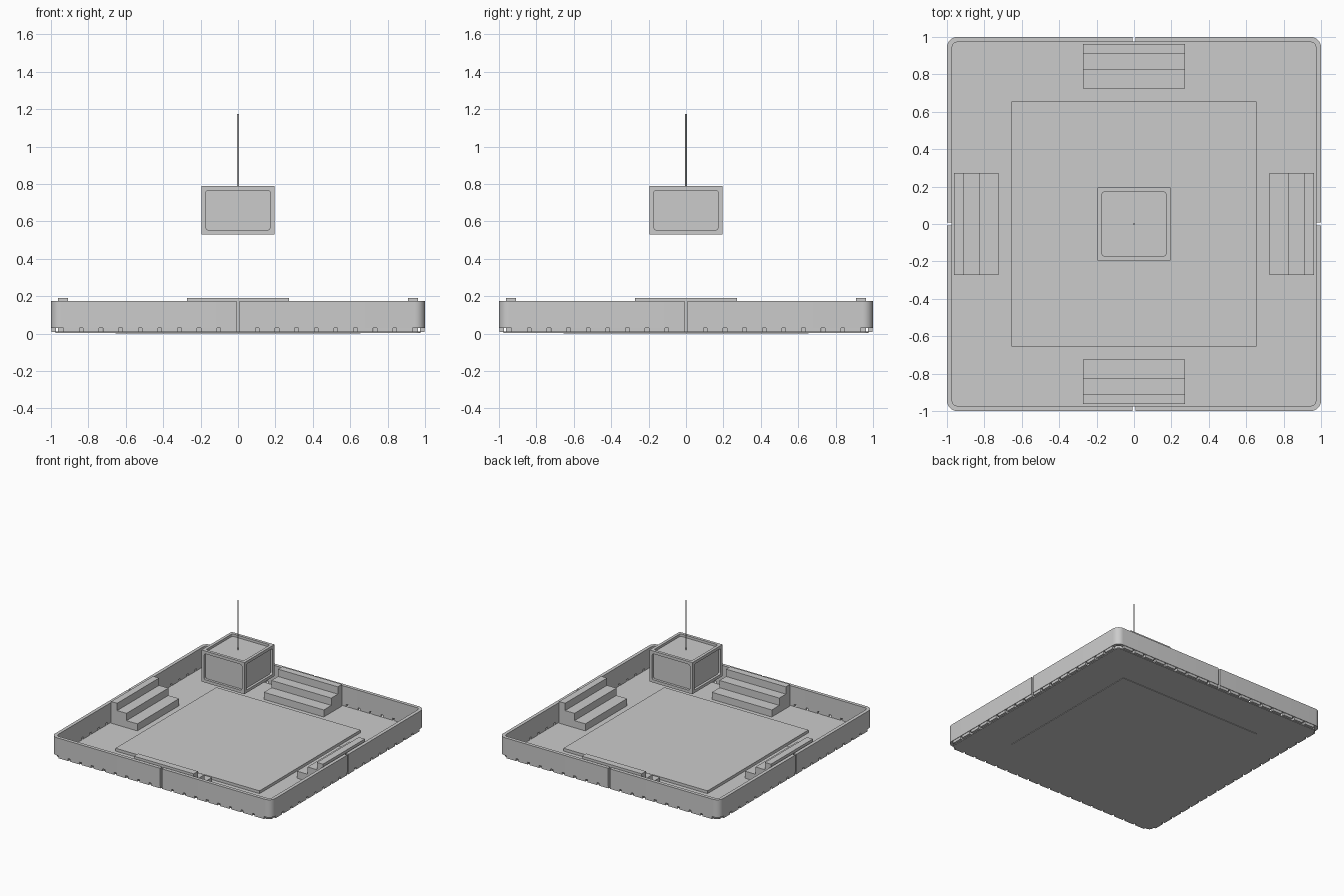
import bpy, bmesh, math
from mathutils import Matrix, Vector

if "Cube" in bpy.data.objects:
    bpy.data.objects.remove(bpy.data.objects["Cube"])


def make_object(name, bm, smooth=False):
    bmesh.ops.recalc_face_normals(bm, faces=bm.faces[:])
    me = bpy.data.meshes.new(name)
    bm.to_mesh(me)
    bm.free()
    ob = bpy.data.objects.new(name, me)
    bpy.context.collection.objects.link(ob)
    if smooth:
        bpy.ops.object.select_all(action='DESELECT')
        bpy.context.view_layer.objects.active = ob
        ob.select_set(True)
        bpy.ops.object.shade_smooth_by_angle(angle=math.radians(30))
    return ob


def add_box(bm, lo, hi):
    lo, hi = Vector(lo), Vector(hi)
    m = Matrix.Translation((lo + hi) / 2) @ Matrix.Diagonal((*(hi - lo), 1))
    return bmesh.ops.create_cube(bm, size=1, matrix=m)['verts']


def add_prism(bm, points, offset):
    face = bm.faces.new([bm.verts.new(p) for p in points])
    ext = bmesh.ops.extrude_face_region(bm, geom=[face], use_keep_orig=True)
    top = [g for g in ext['geom'] if isinstance(g, bmesh.types.BMVert)]
    bmesh.ops.translate(bm, verts=top, vec=offset)


def corner_arc(size, radius, z, steps=8):
    c = size - radius
    return [(c + radius * math.cos(a), c + radius * math.sin(a), z)
            for a in (math.pi / 2 * i / steps for i in range(steps + 1))]


def quarter_turns(bm):
    # repeat the contents around the centre, four in all
    src = bm.verts[:] + bm.edges[:] + bm.faces[:]
    for k in (1, 2, 3):
        d = bmesh.ops.duplicate(bm, geom=src)['geom']
        bmesh.ops.rotate(bm, verts=[g for g in d if isinstance(g, bmesh.types.BMVert)],
                         cent=(0, 0, 0), matrix=Matrix.Rotation(k * math.pi / 2, 3, 'Z'))


OUT, INN, GAP = 1.0, 0.972, 0.008
WALL_BOTTOM, WALL_TOP = 0.03, 0.175

# arena floor with rounded corners
bm = bmesh.new()
arc = corner_arc(0.975, 0.03, 0.004)
outline = [tuple(Matrix.Rotation(k * math.pi / 2, 3, 'Z') @ Vector(p))
           for k in range(4) for p in arc]
add_prism(bm, outline, (0, 0, 0.008))
make_object("floor", bm)

# raised square court
bm = bmesh.new()
add_box(bm, (-0.655, -0.655, 0), (0.655, 0.655, 0.035))
make_object("court", bm)

# perimeter wall in four corner sections, split at the middle of each side
bm = bmesh.new()
outer = corner_arc(OUT, 0.055, WALL_BOTTOM)
inner = corner_arc(INN, 0.027, WALL_BOTTOM)
profile = ([(OUT, GAP, WALL_BOTTOM)] + outer + [(GAP, OUT, WALL_BOTTOM), (GAP, INN, WALL_BOTTOM)]
           + inner[::-1] + [(INN, GAP, WALL_BOTTOM)])
add_prism(bm, profile, (0, 0, WALL_TOP - WALL_BOTTOM))
quarter_turns(bm)
make_object("perimeter_wall", bm, smooth=True)

# short feet under the wall with open slots between them
bm = bmesh.new()
pitch, length = 0.105, 0.085
for i in range(9):
    a = GAP + i * pitch
    b = min(a + length, 0.945)
    add_box(bm, (a, INN, 0.008), (b, OUT - 0.004, WALL_BOTTOM))
    add_box(bm, (INN, a, 0.008), (OUT - 0.004, b, WALL_BOTTOM))
quarter_turns(bm)
make_object("wall_feet", bm)

# stepped seating on all four sides
bm = bmesh.new()
steps = [(0.725, 0.01), (0.725, 0.07), (0.823, 0.07), (0.823, 0.13),
         (0.908, 0.13), (0.908, 0.19), (0.963, 0.19), (0.963, 0.01)]
add_prism(bm, [(-0.272, y, z) for y, z in steps], (0.544, 0, 0))
quarter_turns(bm)
make_object("stepped_seating", bm)

# hanging scoreboard with a recessed panel on every face
bm = bmesh.new()
add_box(bm, (-0.195, -0.195, 0.53), (0.195, 0.195, 0.79))
panels = bm.faces[:]
bmesh.ops.inset_individual(bm, faces=panels, thickness=0.034)
corner_edges = []
for f in panels:
    n = f.normal.copy()
    rim = set(f.verts)
    g = bmesh.ops.extrude_discrete_faces(bm, faces=[f])['faces'][0]
    bmesh.ops.translate(bm, verts=g.verts[:], vec=-0.02 * n)
    corner_edges += [e for v in g.verts for e in v.link_edges if e.other_vert(v) in rim]
bmesh.ops.bevel(bm, geom=corner_edges, offset=0.012, segments=3, affect='EDGES', profile=0.5)
make_object("scoreboard", bm)

# thin suspension rod
bm = bmesh.new()
bmesh.ops.create_cone(bm, cap_ends=True, segments=12, radius1=0.005, radius2=0.005,
                      depth=0.41, matrix=Matrix.Translation((0, 0, 0.97)))
make_object("suspension_rod", bm, smooth=True)
